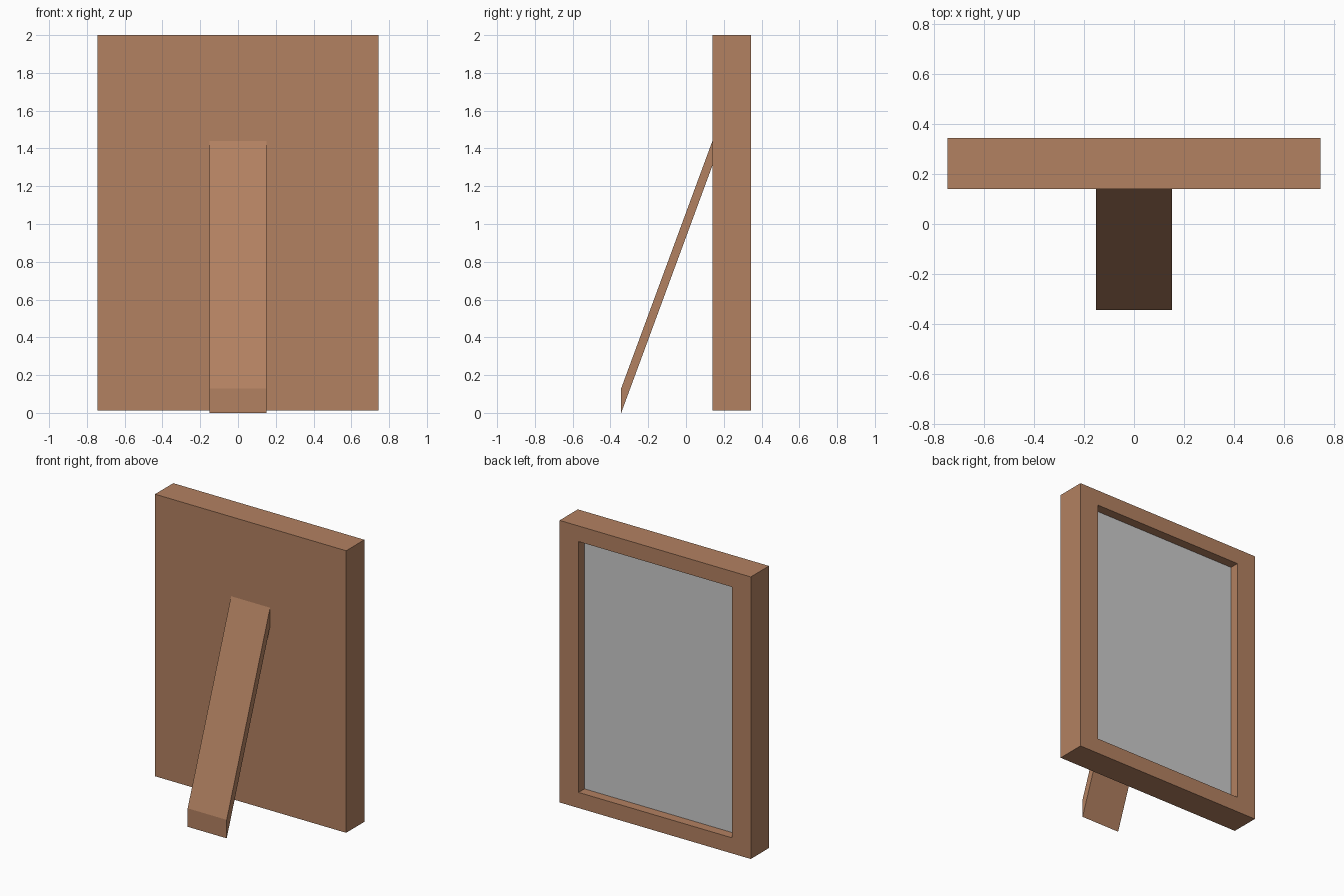
import bpy
import bmesh
from mathutils import Vector

if "Cube" in bpy.data.objects:
    bpy.data.objects.remove(bpy.data.objects["Cube"])

wood = bpy.data.materials.new("brown_wood")
wood.diffuse_color = (0.45, 0.22, 0.12, 1)
wood.use_nodes = True
wood.node_tree.nodes["Principled BSDF"].inputs["Base Color"].default_value = wood.diffuse_color


def finish(name, bm, material=None):
    bmesh.ops.recalc_face_normals(bm, faces=bm.faces[:])
    mesh = bpy.data.meshes.new(name)
    bm.to_mesh(mesh)
    bm.free()
    obj = bpy.data.objects.new(name, mesh)
    bpy.context.collection.objects.link(obj)
    if material:
        mesh.materials.append(material)
    return obj


def box(lo, hi):
    lo, hi = Vector(lo), Vector(hi)
    bm = bmesh.new()
    bmesh.ops.create_cube(bm, size=1)
    bmesh.ops.scale(bm, vec=hi - lo, verts=bm.verts[:])
    bmesh.ops.translate(bm, vec=(lo + hi) / 2, verts=bm.verts[:])
    return bm


W, Z0, Z1 = 0.745, 0.013, 2.0        # frame half width, bottom, top
Y0, Y1 = 0.14, 0.343                 # frame back and display side
SIDE, RAIL = 0.148, 0.11             # border widths
PANE_Y, PANE_T = 0.277, 0.01         # pane surface and thickness

# Frame: a box whose display side (+y) is inset and pushed in
bm = box((-W, Y0, Z0), (W, Y1, Z1))
face = max(bm.faces, key=lambda f: f.calc_center_median().y)
face = bmesh.ops.extrude_discrete_faces(bm, faces=[face])["faces"][0]
mid = (Z0 + Z1) / 2
for v in face.verts:
    v.co.x -= SIDE if v.co.x > 0 else -SIDE
    v.co.z -= RAIL if v.co.z > mid else -RAIL
face = bmesh.ops.extrude_discrete_faces(bm, faces=[face])["faces"][0]
bmesh.ops.translate(bm, vec=(0, PANE_Y - PANE_T - Y1, 0), verts=face.verts[:])
finish("frame", bm, wood)

# Grey picture pane resting in the recess
finish("picture_pane", box((-W + SIDE, PANE_Y - PANE_T, Z0 + RAIL),
                           (W - SIDE, PANE_Y, Z1 - RAIL)))

# Slanted stand: side profile extruded across x
profile = [(-0.343, 0.0), (-0.343, 0.13), (Y0, 1.44), (Y0, 1.31)]
bm = bmesh.new()
side = bm.faces.new([bm.verts.new((-0.152, y, z)) for y, z in profile])
cap = bmesh.ops.extrude_face_region(bm, geom=[side])["geom"]
bmesh.ops.translate(bm, vec=(0.304, 0, 0),
                    verts=[g for g in cap if isinstance(g, bmesh.types.BMVert)])
finish("rear_stand", bm, wood)
